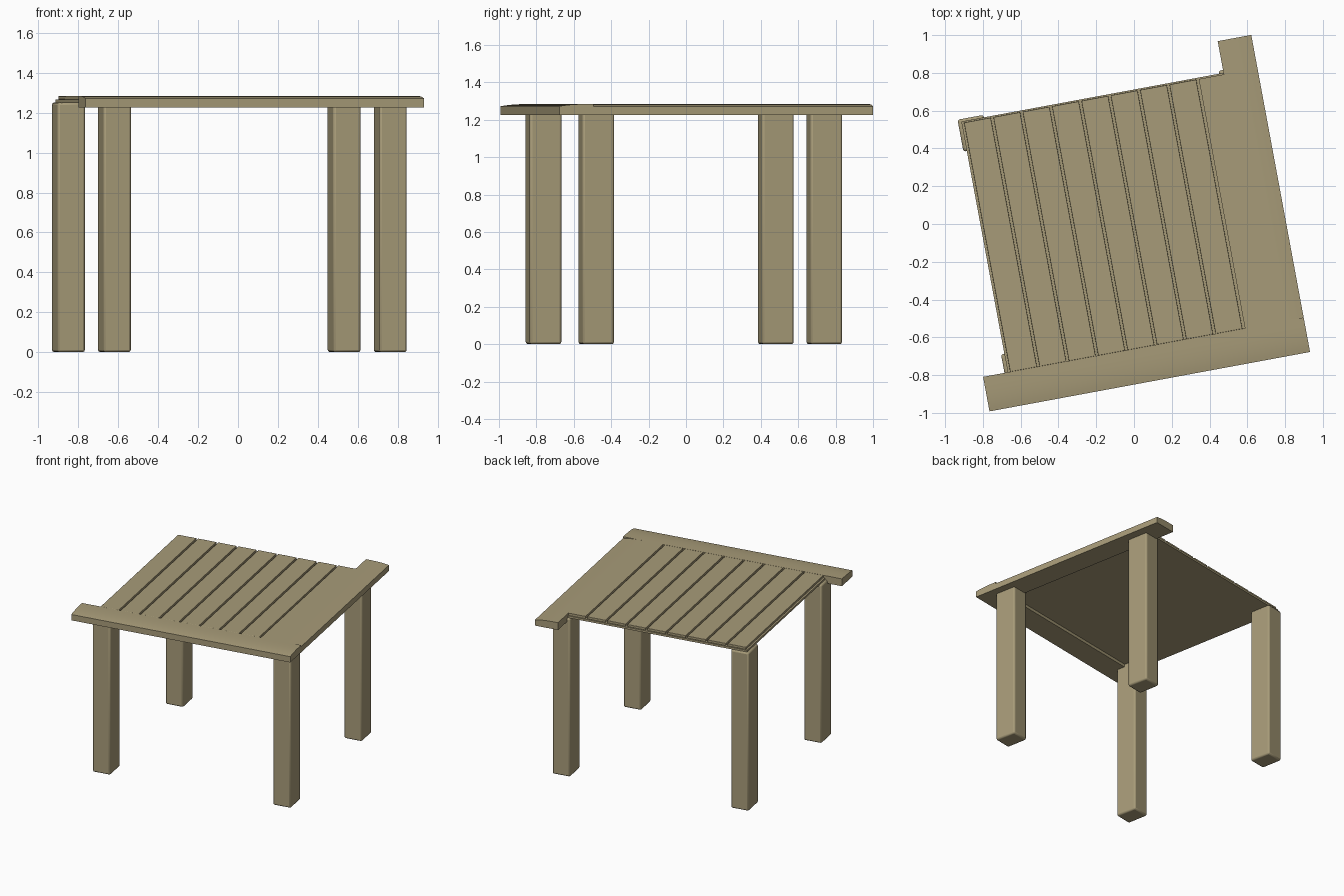
import bpy
import bmesh
from math import radians
from mathutils import Matrix

cube = bpy.data.objects.get("Cube")
if cube:
    bpy.data.objects.remove(cube, do_unlink=True)

TURN = Matrix.Rotation(radians(10.5), 4, "Z")
TOP = 1.284

wood = bpy.data.materials.new("tan wood")
wood.use_nodes = True
color = (0.39, 0.33, 0.19, 1)
wood.diffuse_color = color
wood.node_tree.nodes["Principled BSDF"].inputs["Base Color"].default_value = color


def finish(name, bm, bevel=0, segments=2):
    bmesh.ops.recalc_face_normals(bm, faces=bm.faces)
    mesh = bpy.data.meshes.new(name)
    bm.to_mesh(mesh)
    bm.free()
    mesh.materials.append(wood)
    obj = bpy.data.objects.new(name, mesh)
    bpy.context.collection.objects.link(obj)
    obj.matrix_world = TURN
    if bevel:
        mod = obj.modifiers.new("soft edges", "BEVEL")
        mod.width = bevel
        mod.segments = segments
    bpy.ops.object.select_all(action="DESELECT")
    obj.select_set(True)
    bpy.context.view_layer.objects.active = obj
    bpy.ops.object.shade_smooth_by_angle(angle=radians(35))
    return obj


def box(name, x0, x1, y0, y1, z0, z1, bevel=0):
    bm = bmesh.new()
    size = Matrix.Diagonal((x1 - x0, y1 - y0, z1 - z0, 1))
    place = Matrix.Translation(((x0 + x1) / 2, (y0 + y1) / 2, (z0 + z1) / 2))
    bmesh.ops.create_cube(bm, size=1, matrix=place @ size)
    return finish(name, bm, bevel)


def plank(name, inner, outer, start, end, along_x):
    """Border board whose top curves down slightly to its outer edge."""
    bm = bmesh.new()
    steps = 8
    profile = [(outer, 1.226), (inner, 1.226)]
    for i in range(steps + 1):
        t = i / steps
        profile.append((inner + (outer - inner) * t, TOP - 0.012 * t ** 3))

    def point(a, across, z):
        return (a, across, z) if along_x else (across, a, z)

    face = bm.faces.new([bm.verts.new(point(start, c, z)) for c, z in profile])
    new = bmesh.ops.extrude_face_region(bm, geom=[face])["geom"]
    shift = point(end - start, 0, 0)
    bmesh.ops.translate(bm, vec=shift, verts=[g for g in new if isinstance(g, bmesh.types.BMVert)])
    return finish(name, bm)


# Border boards
plank("front_plank", -0.65, -0.836, -0.933, 0.793, True)
plank("left_plank", 0.612, 0.793, -0.65, 0.871, False)

# Deck: thin base with separate slats, leaving grooves between them
box("deck_base", -0.80, 0.612, -0.65, 0.70, 1.25, 1.266)
pitch, half_gap = 0.158, 0.007
for i in range(8):
    left = -0.794 + pitch * i
    box(f"deck_slat_{i + 1}", left + half_gap, left + pitch - half_gap,
        -0.65, 0.692, 1.266, TOP, 0.002)
box("deck_edge_slat", 0.47 + half_gap, 0.612, -0.65, 0.692, 1.266, TOP)

# Legs
legs = {
    "front_right_leg": (-0.748, -0.636),
    "front_left_leg": (0.663, -0.611),
    "back_right_leg": (-0.748, 0.627),
    "back_left_leg": (0.658, 0.63),
}
for name, (x, y) in legs.items():
    box(name, x - 0.07, x + 0.07, y - 0.086, y + 0.086, 0, 1.252, 0.012)
